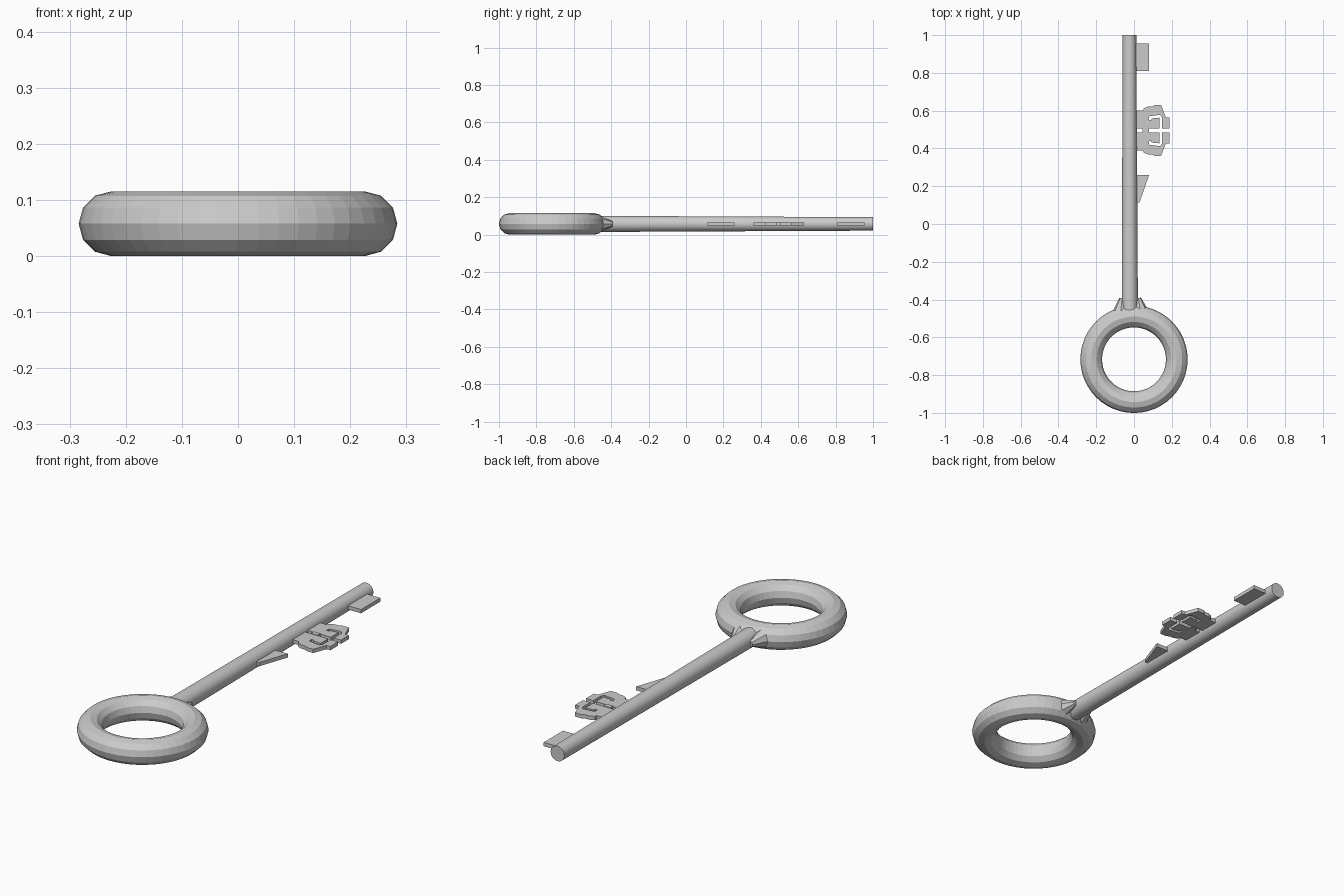
import bpy, bmesh
from mathutils import Vector

if "Cube" in bpy.data.objects:
    bpy.data.objects.remove(bpy.data.objects["Cube"])

ZC = 0.0575


def cone_between(name, a, b, r1, r2, sides):
    a, b = Vector(a), Vector(b)
    d = b - a
    bpy.ops.mesh.primitive_cone_add(vertices=sides, radius1=r1, radius2=r2,
                                    depth=d.length, location=(a + b) / 2)
    ob = bpy.context.object
    ob.rotation_euler = d.to_track_quat('Z', 'Y').to_euler()
    ob.name = name
    return ob


def plate(name, outline, z0, z1):
    bm = bmesh.new()
    face = bm.faces.new([bm.verts.new((x, y, z0)) for x, y in outline])
    ext = bmesh.ops.extrude_face_region(bm, geom=[face])
    top = [v for v in ext["geom"] if isinstance(v, bmesh.types.BMVert)]
    bmesh.ops.translate(bm, verts=top, vec=(0, 0, z1 - z0))
    bmesh.ops.recalc_face_normals(bm, faces=bm.faces)
    me = bpy.data.meshes.new(name)
    bm.to_mesh(me)
    bm.free()
    ob = bpy.data.objects.new(name, me)
    bpy.context.collection.objects.link(ob)
    return ob


# Ring handle
bpy.ops.mesh.primitive_torus_add(major_segments=48, minor_segments=12,
                                 major_radius=0.2265, minor_radius=0.0575,
                                 location=(0, -0.7165, ZC))
bpy.context.object.name = "ring_handle"

# Slightly tapered shaft
shaft = cone_between("shaft", (-0.022, -0.47, ZC), (-0.024, 1.0, ZC), 0.043, 0.036, 32)
bpy.context.view_layer.objects.active = shaft
bpy.ops.object.shade_smooth_by_angle()

# Pointed flares where the shaft meets the ring
for name, side in (("left_flare", -1), ("right_flare", 1)):
    cone_between(name, (-0.018 + side * 0.052, -0.462, ZC),
                 (-0.02 + side * 0.043, -0.392, ZC), 0.042, 0.014, 8)

# Flat bits along the shaft
Z0, Z1 = 0.048, 0.066
plate("end_bit", [(-0.02, 0.81), (0.08, 0.81), (0.08, 0.955), (-0.02, 0.955)], Z0, Z1)
plate("wedge_bit", [(0.0, 0.115), (0.03, 0.115), (0.08, 0.26), (0.0, 0.26)], Z0, Z1)

# Slotted middle bit: one half outline, mirrored across its centre line
half = [(-0.01, 0.010), (-0.01, 0.105), (0.05, 0.105), (0.05, 0.117), (0.075, 0.127),
        (0.095, 0.127), (0.11, 0.135), (0.143, 0.135), (0.168, 0.07), (0.188, 0.07),
        (0.188, 0.011), (0.149, 0.011), (0.149, 0.07), (0.138, 0.083), (0.08, 0.075),
        (0.08, 0.056), (0.092, 0.056), (0.092, 0.064), (0.135, 0.068), (0.135, 0.010)]
for name, side in (("upper_ward", 1), ("lower_ward", -1)):
    plate(name, [(x, 0.495 + side * v) for x, v in half], Z0, Z1)
plate("ward_link", [(0.045, 0.484), (0.08, 0.484), (0.08, 0.506), (0.045, 0.506)], 0.045, 0.069)
